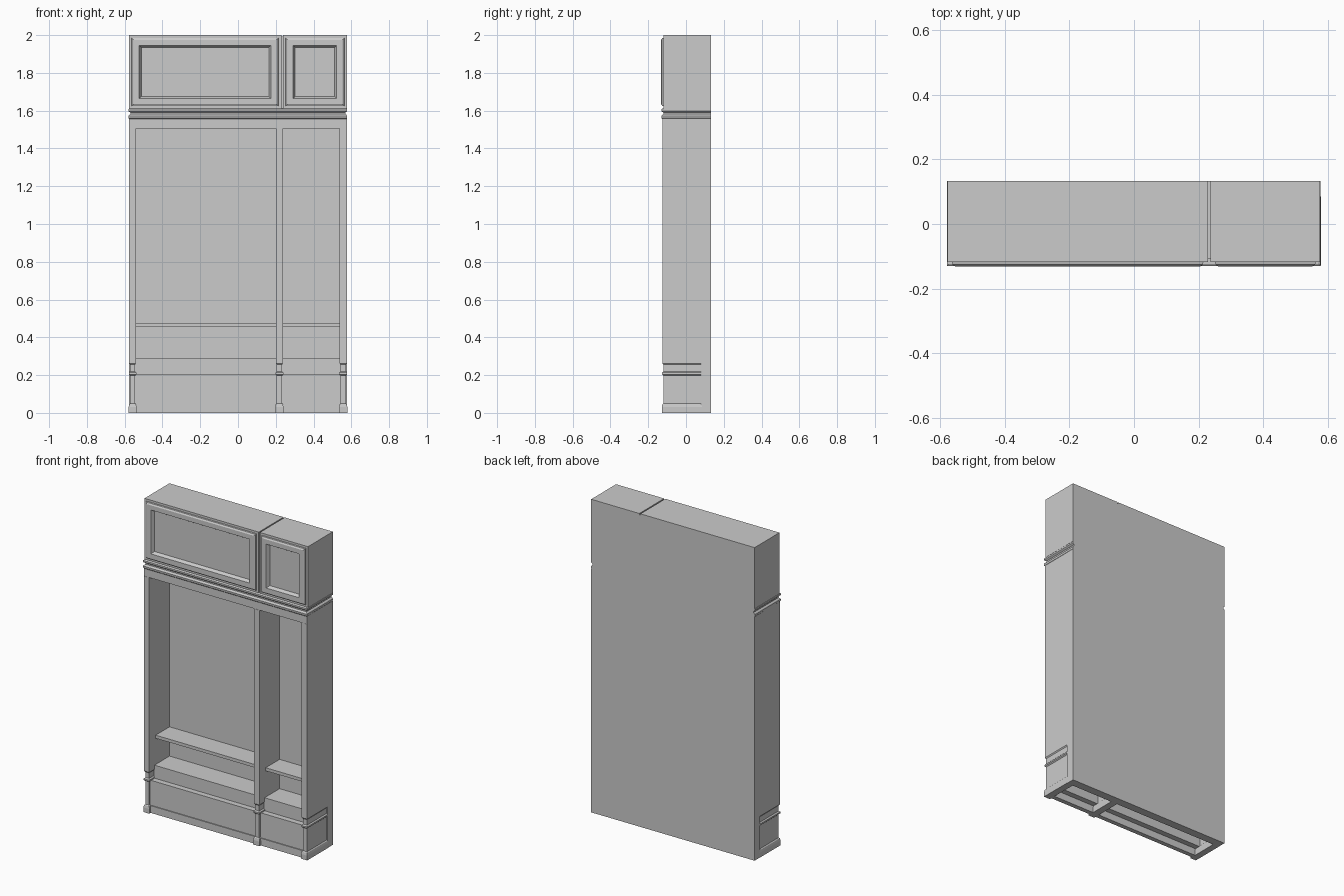
import bpy, bmesh

if "Cube" in bpy.data.objects:
    bpy.data.objects.remove(bpy.data.objects["Cube"])

BACK, WALL = 0.133, 0.08   # rear face, front face of the back slab


def finish(bm, name):
    bmesh.ops.recalc_face_normals(bm, faces=bm.faces)
    mesh = bpy.data.meshes.new(name)
    bm.to_mesh(mesh)
    bm.free()
    ob = bpy.data.objects.new(name, mesh)
    bpy.context.collection.objects.link(ob)
    return ob


def loft(name, rings):
    """Skin a series of four-cornered rings and cap both ends."""
    bm = bmesh.new()
    loops = [[bm.verts.new(p) for p in r] for r in rings]
    for a, b in zip(loops, loops[1:]):
        for i in range(4):
            j = (i + 1) % 4
            bm.faces.new((a[i], a[j], b[j], b[i]))
    bm.faces.new(loops[0])
    bm.faces.new(loops[-1])
    return finish(bm, name)


def stack(name, x0, x1, y0, y1, profile, back=False):
    """Vertical moulding: profile holds (outward offset, z)."""
    rings = []
    for o, z in profile:
        yb = y1 + (o if back else 0)
        rings.append([(x0 - o, y0 - o, z), (x1 + o, y0 - o, z),
                      (x1 + o, yb, z), (x0 - o, yb, z)])
    return loft(name, rings)


def box(name, x0, x1, y0, y1, z0, z1):
    return stack(name, x0, x1, y0, y1, [(0, z0), (0, z1)])


def door(name, x0, x1, z0, z1):
    """Framed front: profile holds (inset, y)."""
    profile = [(0, -0.10), (0, -0.118), (0.014, -0.118), (0.016, -0.126),
               (0.025, -0.132), (0.055, -0.132), (0.058, -0.127),
               (0.066, -0.112)]
    return loft(name, [[(x0 + i, y, z0 + i), (x1 - i, y, z0 + i),
                        (x1 - i, y, z1 - i), (x0 + i, y, z1 - i)]
                       for i, y in profile])


# Upper cabinets with framed doors
for side, x0, x1 in (("left", -0.578, 0.229), ("right", 0.237, 0.577)):
    box(f"{side}_upper_cabinet", x0, x1, -0.10, BACK, 1.61, 2.0)
    door(f"{side}_upper_door", x0, x1, 1.61, 2.0)
box("cabinet_joint", 0.228, 0.238, -0.108, BACK, 1.61, 1.992)

# Moulding between upper and lower halves
stack("cornice", -0.576, 0.574, -0.126, BACK,
      [(-0.002, 1.555), (0.003, 1.56), (0.004, 1.572), (0.0, 1.578),
       (-0.006, 1.582), (-0.006, 1.59), (0.0, 1.594), (0.004, 1.598),
       (0.004, 1.608), (-0.002, 1.612)])

# Back slab and top rail
box("back_slab", -0.578, 0.577, WALL, BACK, 0.0, 1.558)
box("top_rail", -0.577, 0.576, -0.124, WALL + 0.01, 1.506, 1.558)

# Upright panels with moulded feet
post_profile = [(0.003, 0), (0.003, 0.03), (0.0, 0.045), (-0.005, 0.05),
                (-0.005, 0.198), (0.002, 0.204), (0.002, 0.213),
                (-0.005, 0.22), (-0.005, 0.255), (0.0, 0.262), (0.0, 1.506)]
for name, x0, x1 in (("left_upright", -0.576, -0.54),
                     ("middle_upright", 0.20, 0.238),
                     ("right_upright", 0.538, 0.576)):
    stack(name, x0, x1, -0.125, WALL + 0.005, post_profile)

# Shelves, benches and plinths in each bay
for side, x0, x1, yf in (("left", -0.545, 0.205, -0.06),
                         ("right", 0.233, 0.543, -0.06)):
    box(f"{side}_shelf", x0, x1, yf, WALL + 0.005, 0.455, 0.475)
    box(f"{side}_bench_top", x0, x1, yf - 0.012, WALL + 0.005, 0.265, 0.288)
    box(f"{side}_bench_front", x0, x1, yf - 0.012, yf + 0.01, 0.19, 0.275)
    box(f"{side}_plinth_panel", x0, x1, -0.108, yf + 0.01, 0.045, 0.205)
    box(f"{side}_plinth_skirting", x0, x1, -0.114, -0.085, 0.0, 0.046)
